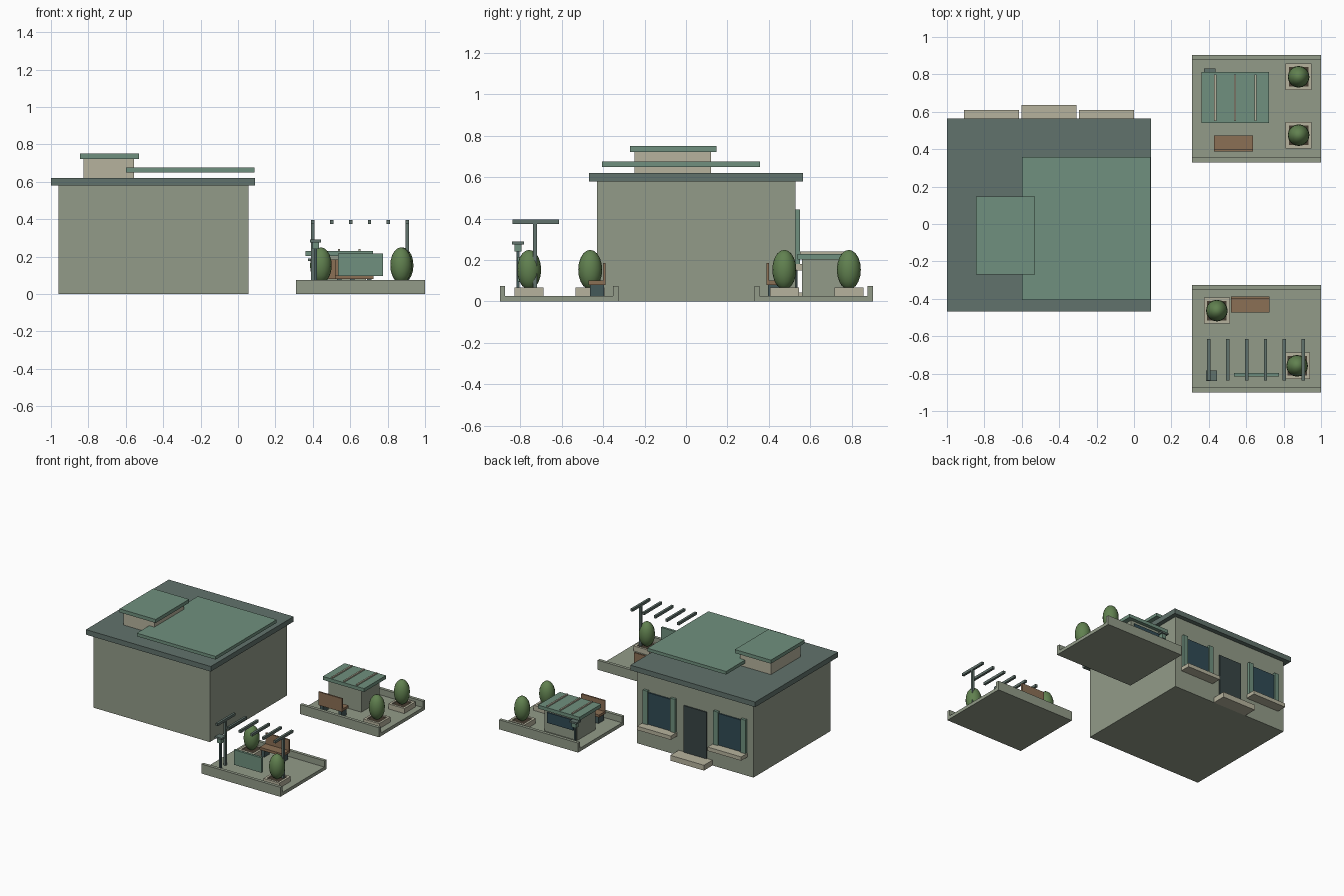
import bpy
from math import pi

if "Cube" in bpy.data.objects:
    bpy.data.objects.remove(bpy.data.objects["Cube"])


def mat(name, r, g, b):
    m = bpy.data.materials.new(name)
    m.diffuse_color = (r, g, b, 1)
    m.use_nodes = True
    m.node_tree.nodes["Principled BSDF"].inputs["Base Color"].default_value = m.diffuse_color
    return m


WALL = mat("wall_stone", .29, .33, .25)
DARK = mat("dark_slate", .12, .17, .15)
GREEN = mat("green_metal", .16, .28, .21)
CREAM = mat("cream_stone", .47, .45, .34)
WOOD = mat("wood", .26, .16, .09)
LEAF = mat("leaf", .12, .22, .08)
GLASS = mat("glass", .03, .07, .09)
DOOR = mat("door_dark", .04, .06, .06)
SOIL = mat("soil", .06, .045, .03)
METAL = mat("post_metal", .06, .10, .10)


def box(name, x, y, z, m):
    """Box from (min, max) ranges on each axis."""
    bpy.ops.mesh.primitive_cube_add(size=1, location=[sum(r) / 2 for r in (x, y, z)])
    o = bpy.context.object
    o.name = name
    o.scale = [r[1] - r[0] for r in (x, y, z)]
    bpy.ops.object.transform_apply(location=False, rotation=False, scale=True)
    o.data.materials.append(m)
    return o


def around(c, half):
    return (c - half, c + half)


# Main building with roof slab, raised panel and roof hut
box("building_walls", (-.96, .055), (-.43, .53), (0, .58), WALL)
box("roof_slab", (-1, .09), (-.468, .565), (.58, .62), DARK)
box("roof_panel", (-.60, .088), (-.405, .357), (.65, .675), GREEN)
box("roof_hut", (-.825, -.555), (-.25, .12), (.62, .722), CREAM)
box("roof_hut_cap", (-.845, -.53), (-.27, .148), (.722, .75), GREEN)

# Back facade: door, step, shuttered windows
box("door", around(-.455, .1), (.525, .538), (.04, .41), DOOR)
box("door_step", around(-.455, .147), (.53, .636), (0, .042), CREAM)
for cx in (-.7625, -.1475):
    box("window_glass", around(cx, .1), (.525, .54), (.18, .43), GLASS)
    box("window_sill", around(cx, .147), (.53, .61), (.15, .18), CREAM)
    for s in (-1, 1):
        box("shutter", around(cx + s * .12, .02), (.53, .55), (.18, .445), GREEN)


# Garden platforms with a rim on the two y ends
def platform(y0, y1):
    box("platform_base", (.31, 1), (y0, y1), (0, .026), WALL)
    box("platform_rim", (.31, 1), (y0, y0 + .025), (.026, .075), WALL)
    box("platform_rim", (.31, 1), (y1 - .025, y1), (.026, .075), WALL)


# Planter frame, soil and clipped bush
def planter(x, y):
    for s in (-1, 1):
        box("planter_side", around(x + s * .061, .009), around(y, .07), (.026, .066), CREAM)
        box("planter_end", around(x, .052), around(y + s * .061, .009), (.026, .066), CREAM)
    box("planter_soil", around(x, .052), around(y, .052), (.026, .06), SOIL)
    bpy.ops.mesh.primitive_uv_sphere_add(segments=16, ring_count=10, location=(x, y, .153))
    o = bpy.context.object
    o.name = "bush"
    o.scale = (.058, .058, .096)
    bpy.ops.object.transform_apply(location=False, rotation=False, scale=True)
    o.data.materials.append(LEAF)
    bpy.ops.object.shade_smooth_by_angle(angle=pi / 4)


# Bench; side is +1 when the backrest is toward +y
def bench(cx, cy, side):
    box("bench_seat", around(cx, .103), around(cy, .042), (.08, .1), WOOD)
    b = cy + side * .036
    box("bench_back", around(cx, .103), around(b, .006), (.1, .185), WOOD)
    for s in (-1, 1):
        box("bench_leg", around(cx + s * .08, .012), around(cy, .033), (.026, .08), METAL)


# Lamp with post, lantern and cap
def lamp(x, y, top):
    box("lamp_post", around(x, .007), around(y, .007), (.026, top - .05), METAL)
    box("lamp_lantern", around(x, .018), around(y, .018), (top - .05, top - .014), GREEN)
    box("lamp_cap", around(x, .03), around(y, .028), (top - .014, top), DARK)


platform(.33, .903)
platform(-.9, -.327)
for px, py in ((.88, .787), (.88, .475), (.443, -.463), (.872, -.758)):
    planter(px, py)
bench(.532, .43, -1)
bench(.622, -.43, 1)
lamp(.405, .803, .19)
lamp(.415, -.812, .29)

# Kiosk with ribbed roof
box("kiosk_walls", (.40, .685), (.56, .785), (.026, .203), WALL)
box("kiosk_window", (.43, .66), (.78, .793), (.1, .182), GLASS)
box("kiosk_roof", (.362, .723), (.54, .812), (.203, .23), GREEN)
for rx in (.435, .54, .65):
    box("kiosk_roof_rib", around(rx, .006), (.55, .8), (.23, .24), CREAM)

# Pergola beams, posts and low board
for i in range(6):
    box("pergola_beam", around(.4 + i * .101, .009), (-.838, -.615), (.375, .395), DARK)
for px in (.4, .905):
    box("pergola_post", around(px, .009), around(-.73, .009), (.026, .375), DARK)
box("garden_board", (.535, .775), (-.815, -.796), (.097, .215), GREEN)
